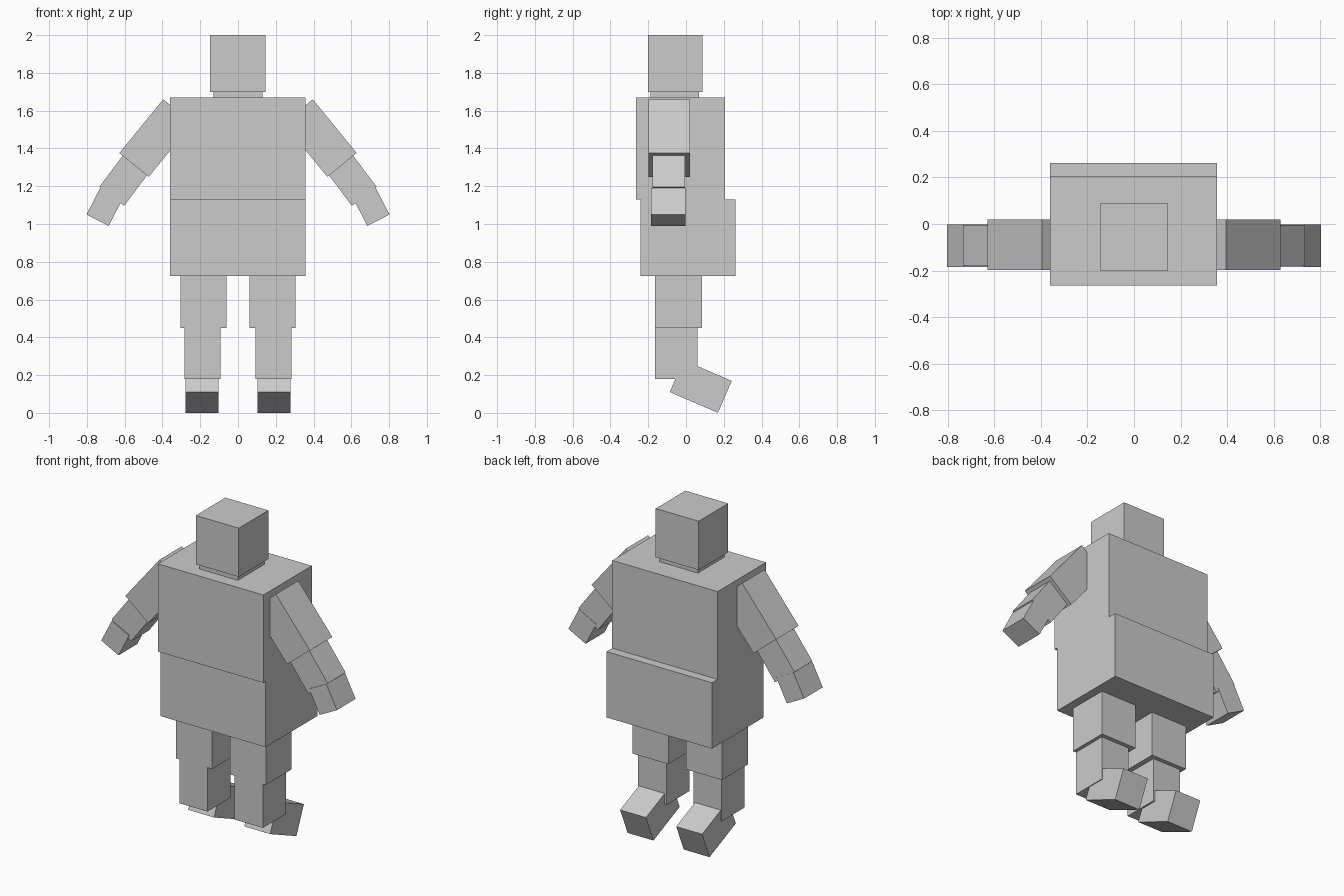
import bpy
from math import atan2, radians
from mathutils import Vector

cube = bpy.data.objects.get("Cube")
if cube:
    bpy.data.objects.remove(cube)

grey = bpy.data.materials.new("plain_grey")
grey.use_nodes = True
grey.diffuse_color = (0.6, 0.6, 0.6, 1)
grey.node_tree.nodes["Principled BSDF"].inputs["Base Color"].default_value = (0.6, 0.6, 0.6, 1)


def block(name, centre, size, rotation=(0, 0, 0)):
    bpy.ops.mesh.primitive_cube_add(size=1, location=centre)
    ob = bpy.context.object
    ob.name = name
    ob.scale = size
    ob.rotation_euler = rotation
    ob.data.materials.append(grey)
    return ob


def span(name, x, y, z):
    """Upright block between the limits of each axis."""
    axes = (x, y, z)
    return block(name, [(a + b) / 2 for a, b in axes], [b - a for a, b in axes])


def arm_part(name, side, start, end, width, y):
    """Block tilted in the front plane; start and end lie on its outer edge."""
    a = Vector((side * start[0], start[1]))
    b = Vector((side * end[0], end[1]))
    along = b - a
    inward = Vector((along.y, -along.x)).normalized() * side
    mid = (a + b) / 2 + inward * width / 2
    block(name, (mid.x, (y[0] + y[1]) / 2, mid.y),
          (along.length, y[1] - y[0], width), (0, atan2(-along.y, along.x), 0))


# Head and body
span("head", (-0.147, 0.145), (-0.2, 0.087), (1.7, 2.0))
span("neck", (-0.13, 0.13), (-0.187, 0.07), (1.64, 1.72))
span("chest", (-0.36, 0.357), (-0.264, 0.207), (1.13, 1.67))
span("hips", (-0.36, 0.357), (-0.241, 0.262), (0.725, 1.13))

for side, label in ((1, "left"), (-1, "right")):
    # Arms
    arm_part(label + "_upper_arm", side, (0.396, 1.66), (0.628, 1.376), 0.2, (-0.198, 0.02))
    arm_part(label + "_forearm", side, (0.6, 1.375), (0.735, 1.195), 0.165, (-0.178, -0.004))
    arm_part(label + "_hand", side, (0.73, 1.19), (0.802, 1.05), 0.132, (-0.184, -0.002))

    # Legs
    def mirrored(inner, outer):
        return tuple(sorted((side * inner, side * outer)))

    span(label + "_thigh", mirrored(0.06, 0.305), (-0.165, 0.086), (0.45, 0.73))
    span(label + "_shin", mirrored(0.092, 0.284), (-0.165, 0.06), (0.18, 0.46))
    block(label + "_foot", (side * 0.191, 0.078, 0.14), (0.176, 0.278, 0.184),
          (radians(-23.3), 0, 0))
